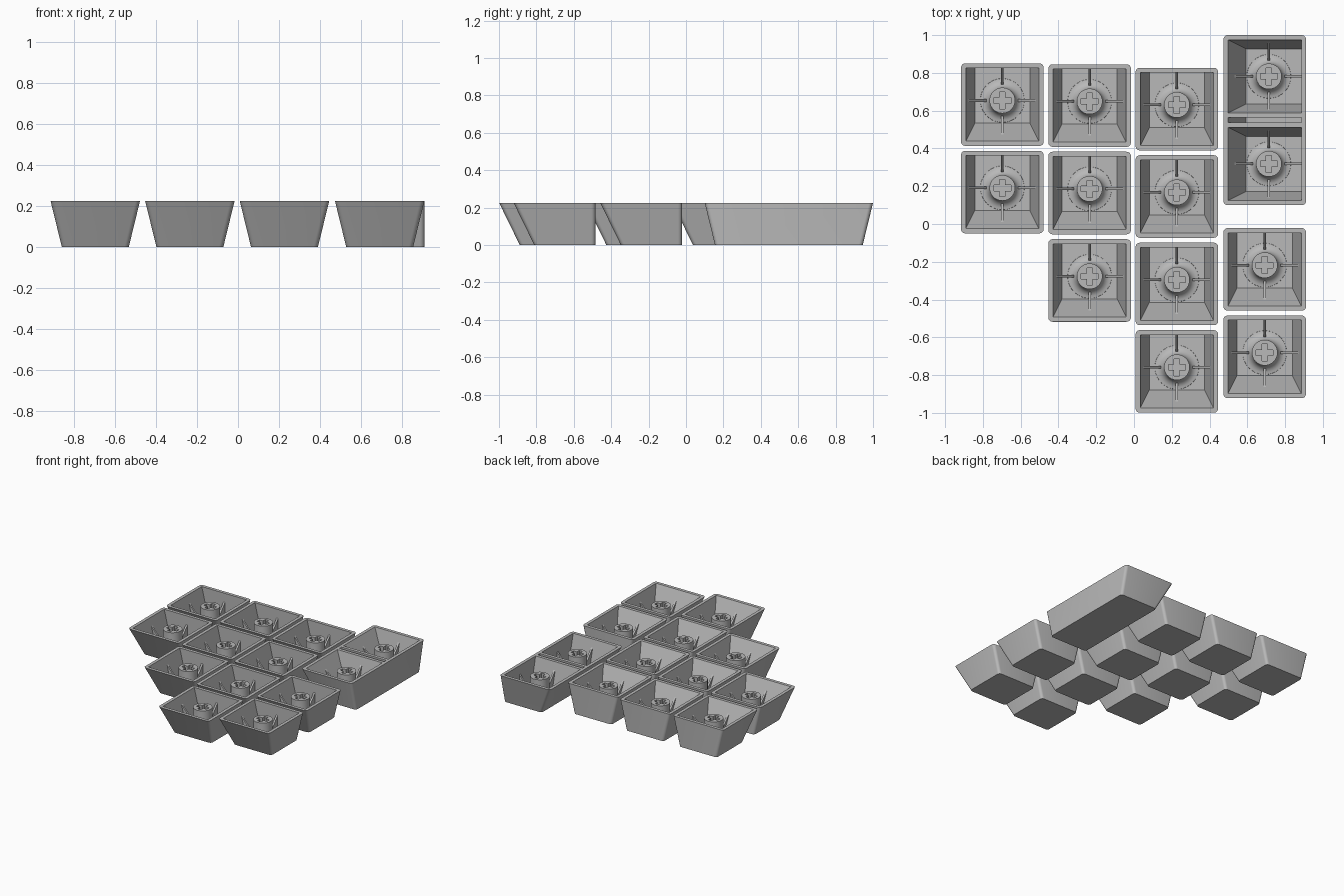
import bpy, bmesh, math
from mathutils import Vector, Matrix

if "Cube" in bpy.data.objects:
    bpy.data.objects.remove(bpy.data.objects["Cube"])

H, FLOOR, WALL = 0.225, 0.03, 0.025      # cap height, inner floor level, wall thickness
SIZE, PITCH, LONG = 0.437, 0.463, 0.9    # cap size, spacing, long cap length
SIDE, FRONT = 0.055, 0.11                # side and front taper
STEM_Y, STEM_TOP = 0.022, 0.19

grey = bpy.data.materials.new("plain grey")
grey.diffuse_color = (0.48, 0.48, 0.48, 1)
grey.use_nodes = True
grey.node_tree.nodes["Principled BSDF"].inputs["Base Color"].default_value = grey.diffuse_color


def finish(bm, name):
    bmesh.ops.recalc_face_normals(bm, faces=bm.faces)
    me = bpy.data.meshes.new(name)
    bm.to_mesh(me)
    bm.free()
    me.materials.append(grey)
    ob = bpy.data.objects.new(name, me)
    bpy.context.collection.objects.link(ob)
    return ob


def activate(ob):
    bpy.ops.object.select_all(action='DESELECT')
    ob.select_set(True)
    bpy.context.view_layer.objects.active = ob


def cut(ob, cutters):
    activate(ob)
    for c in cutters:
        m = ob.modifiers.new("cut", 'BOOLEAN')
        m.operation, m.solver, m.object = 'DIFFERENCE', 'EXACT', c
        bpy.ops.object.modifier_apply(modifier=m.name)
    for c in cutters:
        bpy.data.objects.remove(c)


def smooth(ob):
    activate(ob)
    bpy.ops.object.shade_smooth_by_angle(angle=math.radians(32))


def ring(x0, x1, y0, y1, z, r, seg):
    """Rounded rectangle outline."""
    pts = []
    for cx, cy, a0 in ((x1 - r, y1 - r, 0), (x0 + r, y1 - r, 90),
                       (x0 + r, y0 + r, 180), (x1 - r, y0 + r, 270)):
        for i in range(seg + 1):
            a = math.radians(a0 + 90 * i / seg) if r else 0
            pts.append((cx + r * math.cos(a), cy + r * math.sin(a), z))
            if not r:
                break
    return pts


def loft(rings, name):
    bm = bmesh.new()
    loops = [[bm.verts.new(p) for p in pts] for pts in rings]
    n = len(loops[0])
    for a, b in zip(loops, loops[1:]):
        for i in range(n):
            bm.faces.new((a[i], a[(i + 1) % n], b[(i + 1) % n], b[i]))
    bm.faces.new(loops[0])
    bm.faces.new(loops[-1])
    return finish(bm, name)


def tapered(name, width, inset, z0, z1, r=0.0, cx=0.0, side=SIDE):
    """Cap-shaped block: straight back, tapered sides, steep front."""
    rings = []
    for z in (z0, z1):
        t = 1 - z / H
        hx = width / 2 - inset - side * t
        rings.append(ring(cx - hx, cx + hx, -SIZE / 2 + inset + FRONT * t,
                          SIZE / 2 - inset, z, r, 5))
    return loft(rings, name)


def box(name, sx, sy, z0, z1):
    return loft([ring(-sx, sx, -sy, sy, z, 0, 1) for z in (z0, z1)], name)


def make_stem():
    # flared post with a cross-shaped socket
    prof = [(0.118, FLOOR - 0.005), (0.116, FLOOR + 0.003)]
    for i in range(1, 7):
        a = math.radians(15 * i)
        prof.append((0.116 - 0.048 * math.sin(a), FLOOR + 0.003 + 0.048 * (1 - math.cos(a))))
    prof.append((0.068, STEM_TOP))
    n = 40
    rings = [[(r * math.cos(math.tau * i / n), r * math.sin(math.tau * i / n), z)
              for i in range(n)] for r, z in prof]
    ob = loft(rings, "stem")
    cut(ob, [box("socket_a", 0.045, 0.015, 0.07, 0.3), box("socket_b", 0.015, 0.045, 0.07, 0.3)])
    smooth(ob)
    return ob


def make_fins():
    # thin gussets rising from the stem foot to each wall
    bm = bmesh.new()
    e = 0.006
    half = SIZE / 2 - WALL

    def fin(angle, wall, taper, top):
        at = lambda z: wall - taper * (1 - z / H) + e
        prof = [(0.08, FLOOR - e), (0.085, 0.055), (at(top) - e, top), (at(top), top),
                (at(FLOOR - e), FLOOR - e)]
        rot = Matrix.Rotation(math.radians(angle), 3, 'Z')
        a, b = ([bm.verts.new(rot @ Vector((r, s, z))) for r, z in prof] for s in (-0.007, 0.007))
        bm.faces.new(a)
        bm.faces.new(b)
        for i in range(5):
            j = (i + 1) % 5
            bm.faces.new((a[i], a[j], b[j], b[i]))

    fin(0, half, SIDE, 0.165)
    fin(180, half, SIDE, 0.165)
    fin(90, half - STEM_Y, 0, 0.155)
    fin(270, half + STEM_Y, FRONT, 0.155)
    return finish(bm, "fins")


# single cap shell
cap = tapered("cap", SIZE, 0, 0, H, 0.022)
cut(cap, [tapered("hollow", SIZE, WALL, FLOOR, H + 0.03)])
smooth(cap)

# double-length cap shell: two hollows and a slot in the divider
long_cap = tapered("long_cap", LONG, 0, 0, H, 0.022)
cut(long_cap, [tapered("hollow", SIZE, WALL, FLOOR, H + 0.03, cx=s * PITCH / 2) for s in (-1, 1)]
    + [tapered("slot", 0.026 + 2 * WALL, WALL, FLOOR, H + 0.03, side=0)])
smooth(long_cap)

stem, fins = make_stem(), make_fins()


def place(src, name, mat):
    ob = bpy.data.objects.new(name, src.data)
    ob.matrix_world = mat
    bpy.context.collection.objects.link(ob)


# staggered columns: x, centre of top cap, number of caps
n = 0
for x, y, count in ((-0.697, 0.632, 2), (-0.235, 0.627, 3), (0.227, 0.6085, 4), (0.692, -0.24, 2)):
    for k in range(count):
        n += 1
        m = Matrix.Translation((x, y - k * PITCH, 0))
        ms = m @ Matrix.Translation((0, STEM_Y, 0))
        place(cap, f"cap_{n}", m)
        place(stem, f"stem_{n}", ms)
        place(fins, f"fins_{n}", ms)

# double-length cap turned on its side
m = Matrix.Translation((0.692, 0.55, 0)) @ Matrix.Rotation(-math.pi / 2, 4, 'Z')
place(long_cap, "long_cap_1", m)
for i, s in enumerate((-1, 1)):
    ms = m @ Matrix.Translation((s * PITCH / 2, STEM_Y, 0))
    place(stem, f"long_cap_stem_{i + 1}", ms)
    place(fins, f"long_cap_fins_{i + 1}", ms)

for ob in (cap, long_cap, stem, fins):
    bpy.data.objects.remove(ob)
